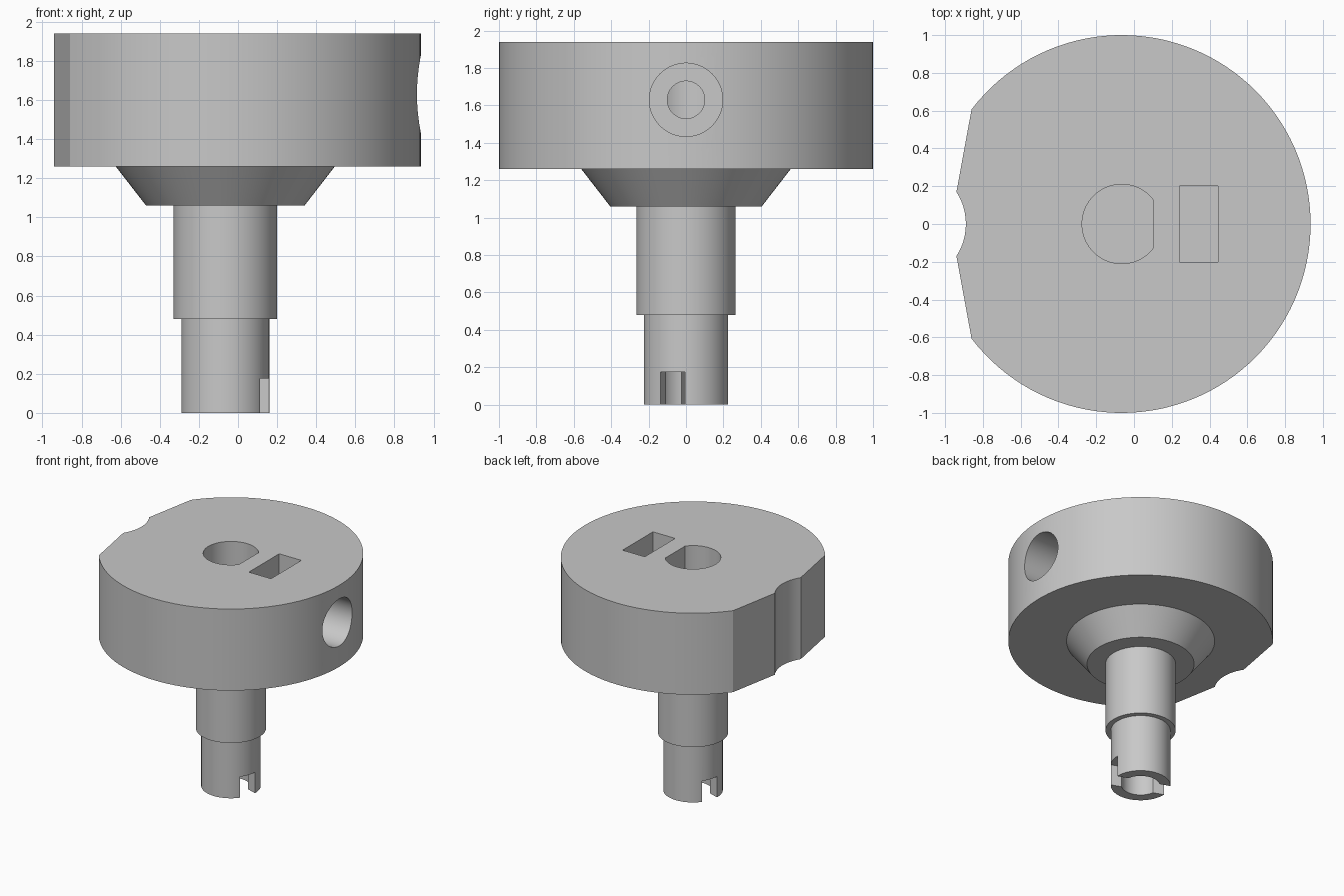
import bpy, bmesh, math
from mathutils import Matrix, Vector

if "Cube" in bpy.data.objects:
    bpy.data.objects.remove(bpy.data.objects["Cube"], do_unlink=True)

AXIS = -0.065            # x of the turning axis
BOTTOM, TOP = 1.26, 1.94  # hub heights
HOLE_Z = 1.63
SEGMENTS = 96

grey = bpy.data.materials.new("plain_grey")
grey.use_nodes = True
grey.diffuse_color = (0.58, 0.58, 0.58, 1)
grey.node_tree.nodes["Principled BSDF"].inputs["Base Color"].default_value = grey.diffuse_color


def finish(name, bm):
    bmesh.ops.remove_doubles(bm, verts=bm.verts, dist=1e-5)
    bmesh.ops.recalc_face_normals(bm, faces=bm.faces)
    mesh = bpy.data.meshes.new(name)
    bm.to_mesh(mesh)
    bm.free()
    mesh.materials.append(grey)
    obj = bpy.data.objects.new(name, mesh)
    bpy.context.collection.objects.link(obj)
    return obj


def prism(name, outline, z0, z1):
    bm = bmesh.new()
    face = bm.faces.new([bm.verts.new((x, y, z0)) for x, y in outline])
    new = bmesh.ops.extrude_face_region(bm, geom=[face])["geom"]
    verts = [v for v in new if isinstance(v, bmesh.types.BMVert)]
    bmesh.ops.translate(bm, verts=verts, vec=(0, 0, z1 - z0))
    return finish(name, bm)


def arc(cx, radius, start, end, count):
    angles = [start + (end - start) * i / count for i in range(count + 1)]
    return [(cx + radius * math.cos(a), radius * math.sin(a)) for a in angles]


def box(name, x0, x1, half_y, z0, z1):
    return prism(name, [(x0, -half_y), (x1, -half_y), (x1, half_y), (x0, half_y)], z0, z1)


def rod_x(name, radius, x0, x1):
    bm = bmesh.new()
    place = Matrix.Translation(((x0 + x1) / 2, 0, HOLE_Z)) @ Matrix.Rotation(math.pi / 2, 4, "Y")
    bmesh.ops.create_cone(bm, cap_ends=True, segments=64, radius1=radius,
                          radius2=radius, depth=x1 - x0, matrix=place)
    return finish(name, bm)


def cut(target, cutter):
    cutter.hide_render = True
    mod = target.modifiers.new("cut", "BOOLEAN")
    mod.operation, mod.solver, mod.object = "DIFFERENCE", "EXACT", cutter
    bpy.context.view_layer.objects.active = target
    bpy.ops.object.modifier_apply(modifier=mod.name)
    bpy.data.objects.remove(cutter, do_unlink=True)


# Round hub with two slanted flats and a shallow scoop between them
flat_angle = math.acos(-0.795)
scoop = math.asin(0.17 / 0.314)
outline = arc(AXIS, 1.0, -flat_angle, flat_angle, SEGMENTS)
outline += arc(-1.204, 0.314, scoop, -scoop, 12)
hub = prism("hub", outline, BOTTOM, TOP)

# Flat-sided central socket, nut pocket, counterbored side hole
socket_angle = math.acos(0.165 / 0.21)
cut(hub, prism("socket_cutter", arc(AXIS, 0.21, socket_angle, 2 * math.pi - socket_angle, 64),
               BOTTOM + 0.04, TOP + 0.1))
cut(hub, box("pocket_cutter", 0.24, 0.445, 0.2, 1.42, TOP + 0.1))
cut(hub, rod_x("screw_hole_cutter", 0.1, 0.0, 1.1))
cut(hub, rod_x("counterbore_cutter", 0.196, 0.56, 1.1))

# Turned stem: flared collar, two shaft steps and a bore in the lower end
profile = [(0, 0.5), (0.144, 0.5), (0.144, 0), (0.225, 0), (0.225, 0.48), (0.265, 0.48),
           (0.265, 1.06), (0.405, 1.06), (0.56, BOTTOM), (0, BOTTOM)]
bm = bmesh.new()
points = [bm.verts.new((AXIS + r, 0, z)) for r, z in profile]
edges = [bm.edges.new(pair) for pair in zip(points, points[1:])]
bmesh.ops.spin(bm, geom=points + edges, cent=(AXIS, 0, 0), axis=(0, 0, 1),
               angle=2 * math.pi, steps=SEGMENTS, use_duplicate=False)
stem = finish("stem", bm)

# Drive slot across the lower end, turned off the main axis
slot = box("slot_cutter", -0.4, 0.4, 0.0695, -0.1, 0.175)
slot.data.transform(Matrix.Translation(Vector((AXIS, 0, 0))) @ Matrix.Rotation(math.radians(-19.5), 4, "Z"))
cut(stem, slot)

for obj in (hub, stem):
    bpy.ops.object.select_all(action="DESELECT")
    obj.select_set(True)
    bpy.context.view_layer.objects.active = obj
    bpy.ops.object.shade_smooth_by_angle(angle=math.radians(25))
